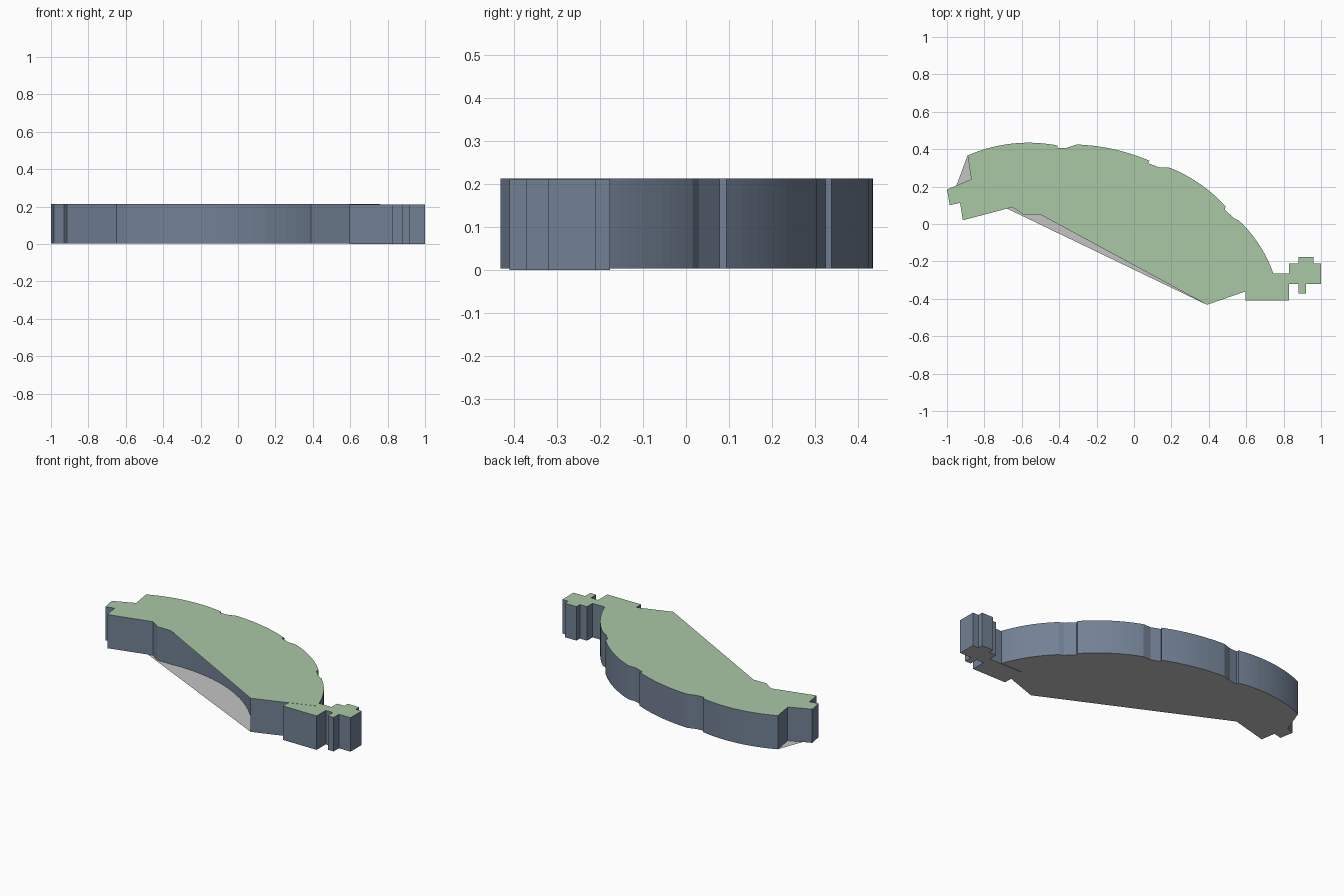
import bpy
import math
from mathutils import Vector

if "Cube" in bpy.data.objects:
    bpy.data.objects.remove(bpy.data.objects["Cube"])


def material(name, rgb):
    m = bpy.data.materials.new(name)
    m.diffuse_color = (*rgb, 1)
    m.use_nodes = True
    m.node_tree.nodes["Principled BSDF"].inputs["Base Color"].default_value = m.diffuse_color
    return m


GREEN = material("roof_green", (0.40, 0.58, 0.38))
SLATE = material("wall_slate", (0.17, 0.22, 0.30))
GREY = material("floor_grey", (0.55, 0.55, 0.55))


def arc(a, m, b, n=14):
    """Points on the circular arc from a through m to b."""
    (ax, ay), (bx, by), (cx, cy) = a, m, b
    d = 2 * (ax * (by - cy) + bx * (cy - ay) + cx * (ay - by))
    sa, sb, sc = ax * ax + ay * ay, bx * bx + by * by, cx * cx + cy * cy
    ox = (sa * (by - cy) + sb * (cy - ay) + sc * (ay - by)) / d
    oy = (sa * (cx - bx) + sb * (ax - cx) + sc * (bx - ax)) / d
    r = math.hypot(ax - ox, ay - oy)
    t0 = math.atan2(ay - oy, ax - ox)
    dt = math.atan2(cy - oy, cx - ox) - t0
    dt = (dt + math.pi) % (2 * math.pi) - math.pi   # short way round
    return [(ox + r * math.cos(t0 + dt * i / n),
             oy + r * math.sin(t0 + dt * i / n)) for i in range(n + 1)]


def make(name, verts, faces, mat):
    me = bpy.data.meshes.new(name)
    me.from_pydata(verts, [], faces)
    me.materials.append(mat)
    me.update()
    ob = bpy.data.objects.new(name, me)
    bpy.context.collection.objects.link(ob)
    return ob


def walls(name, pts, z0, z1):
    n = len(pts)
    verts = [(x, y, z1) for x, y in pts] + [(x, y, z0) for x, y in pts]
    faces = [(i, (i + 1) % n, n + (i + 1) % n, n + i) for i in range(n)]
    make(name, verts, faces, SLATE)


def slab(name, pts, z, mat, up):
    ring = list(range(len(pts)))
    make(name, [(x, y, z) for x, y in pts], [ring[::-1] if up else ring], mat)


# Outline pieces of the main block, clockwise from the west tip
west_tip = [(-1, 0.185), (-0.95, 0.205)]
west_notch = [(-0.87, 0.24)]
outer = (arc((-0.89, 0.366), (-0.66, 0.429), (-0.41, 0.42))
         + [(-0.41, 0.405), (-0.36, 0.407)]
         + arc((-0.305, 0.425), (-0.11, 0.40), (0.083, 0.338))
         + [(0.075, 0.325), (0.134, 0.303)]
         + arc((0.185, 0.303), (0.35, 0.216), (0.49, 0.094))
         + [(0.485, 0.078), (0.535, 0.03)]
         + arc((0.565, 0.015), (0.662, -0.10), (0.745, -0.265)))
south = [(0.76, -0.30), (0.597, -0.36)]
courtyard = arc((0.39, -0.432), (0.06, -0.085), (-0.50, 0.05))
roof_edge = [(0.39, -0.432), (-0.50, 0.05)]
step = [(-0.59, 0.05), (-0.65, 0.09)]
west_end = [(-0.915, 0.02), (-0.93, 0.113), (-0.985, 0.10)]

# Main block: curved walls, overhanging roof, wider floor plate
Z0, Z1 = 0.003, 0.213
walls("main_walls", west_tip + west_notch + outer + south + courtyard + step + west_end, Z0, Z1)
slab("main_roof", west_tip + west_notch + outer + south + roof_edge + step + west_end, Z1, GREEN, True)
slab("main_floor", west_tip + outer + south + [(0.39, -0.432), (-0.68, 0.083)] + west_end, Z0, GREY, False)

# East annex with its cross-shaped end
annex = [(0.597, -0.265), (0.83, -0.265), (0.83, -0.21), (0.88, -0.21), (0.88, -0.177),
         (0.96, -0.177), (0.96, -0.21), (1, -0.21), (1, -0.32), (0.92, -0.32),
         (0.92, -0.372), (0.88, -0.372), (0.88, -0.32), (0.83, -0.32),
         (0.83, -0.41), (0.597, -0.41)]
walls("annex_walls", annex, 0.0, 0.212)
slab("annex_roof", annex, 0.212, GREEN, True)
slab("annex_floor", annex, 0.0, GREY, False)
